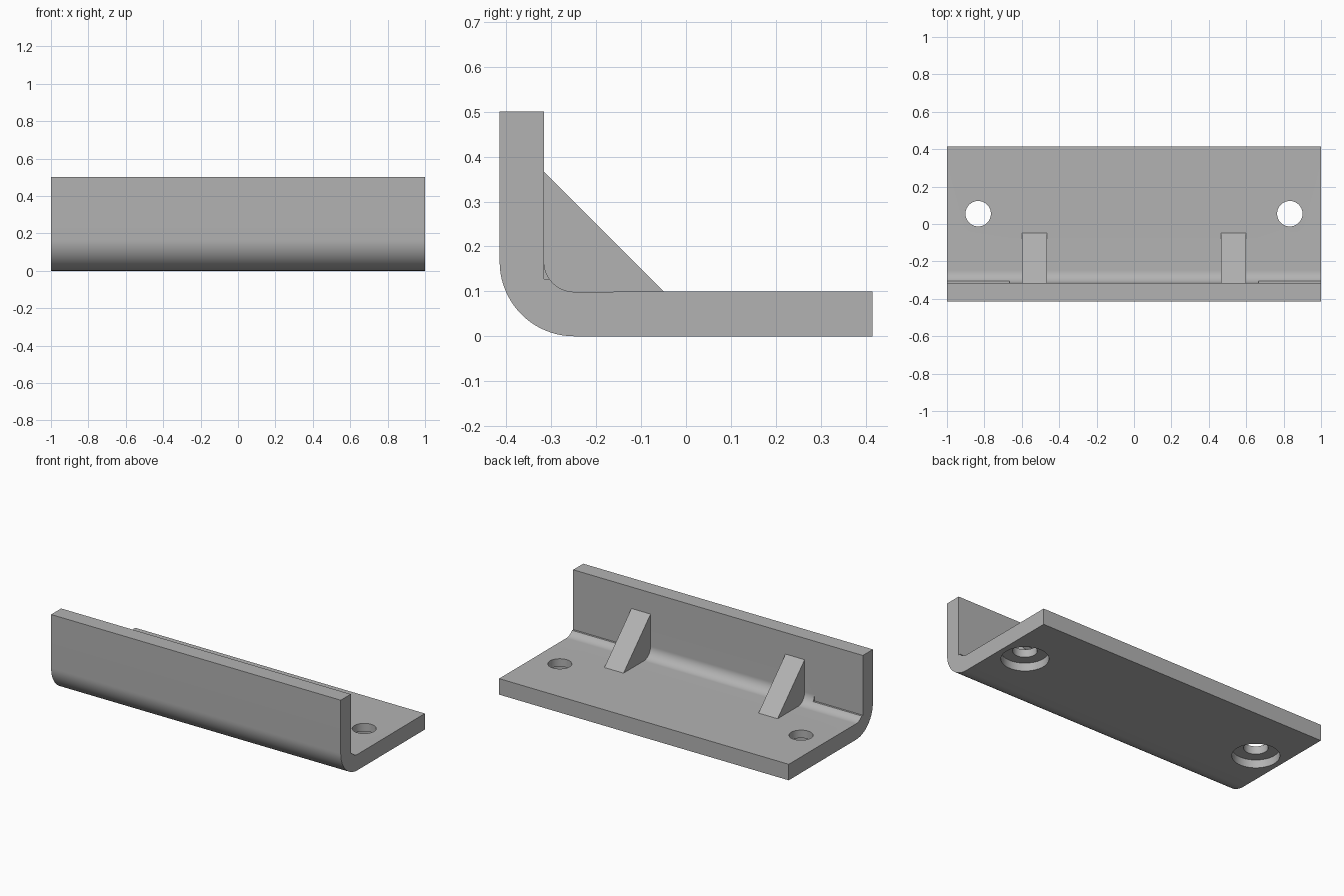
import bpy, bmesh
from math import pi, sin, cos

cube = bpy.data.objects.get("Cube")
if cube:
    bpy.data.objects.remove(cube)

grey = bpy.data.materials.new("plain_grey")
grey.use_nodes = True
colour = (0.45, 0.45, 0.45, 1)
grey.diffuse_color = colour
grey.node_tree.nodes["Principled BSDF"].inputs["Base Color"].default_value = colour


def extrude_profile(name, points, x0, x1):
    """Solid made by sweeping a (y, z) outline along x."""
    bm = bmesh.new()
    face = bm.faces.new([bm.verts.new((x0, y, z)) for y, z in points])
    moved = bmesh.ops.extrude_face_region(bm, geom=[face])["geom"]
    verts = [v for v in moved if isinstance(v, bmesh.types.BMVert)]
    bmesh.ops.translate(bm, verts=verts, vec=(x1 - x0, 0, 0))
    bmesh.ops.recalc_face_normals(bm, faces=bm.faces)
    mesh = bpy.data.meshes.new(name)
    bm.to_mesh(mesh)
    bm.free()
    obj = bpy.data.objects.new(name, mesh)
    bpy.context.collection.objects.link(obj)
    obj.data.materials.append(grey)
    return obj


def cylinder(name, x, y, z0, z1, radius):
    bpy.ops.mesh.primitive_cylinder_add(
        vertices=64, radius=radius, depth=z1 - z0, location=(x, y, (z0 + z1) / 2))
    obj = bpy.context.object
    obj.name = name
    obj.data.materials.append(grey)
    return obj


def combine(target, tool, operation):
    """Apply a boolean and discard the tool."""
    mod = target.modifiers.new("boolean", "BOOLEAN")
    mod.operation, mod.object, mod.solver = operation, tool, "EXACT"
    bpy.context.view_layer.objects.active = target
    bpy.ops.object.modifier_apply(modifier=mod.name)
    bpy.data.objects.remove(tool)


def bend(radius, start, end, steps=20):
    """Arc around the centre of the bend."""
    angles = [start + (end - start) * i / steps for i in range(steps + 1)]
    return [(BEND_Y + radius * cos(a), BEND_Z + radius * sin(a)) for a in angles]


BEND_Y, BEND_Z = -0.249, 0.166
BACK, TOP, THICK = 0.415, 0.5, 0.1
OUTER, INNER = 0.166, 0.067
WALL = BEND_Y - INNER

# Bent plate: base, rounded corner and upright wall
outline = [(BACK, 0), (BACK, THICK)]
outline += bend(INNER, 1.5 * pi, pi)
outline += [(WALL, TOP), (-BACK, TOP)]
outline += bend(OUTER, pi, 1.5 * pi)
bracket = extrude_profile("angle_bracket", outline, -1, 1)

for side in (-1, 1):
    # Gusset, sunk slightly into the plate before joining
    rib = [(-0.34, 0.39), (-0.03, 0.08), (-0.34, 0.08)]
    x0, x1 = sorted((side * 0.466, side * 0.598))
    combine(bracket, extrude_profile("gusset", rib, x0, x1), "UNION")

    # Shallow notch in the inner bend at each end
    notch = [(WALL, 0.127), (-0.28, 0.127), (-0.28, 0.2), (WALL, 0.2)]
    x0, x1 = sorted((side * 0.665, side * 1.1))
    combine(bracket, extrude_profile("notch_cutter", notch, x0, x1), "DIFFERENCE")

    # Counterbored screw hole, opening wide underneath
    for radius, z0, z1 in ((0.068, -0.1, 0.2), (0.133, -0.1, 0.05)):
        combine(bracket, cylinder("hole_cutter", side * 0.833, 0.055, z0, z1, radius),
                "DIFFERENCE")

bpy.ops.object.select_all(action="DESELECT")
bracket.select_set(True)
bpy.context.view_layer.objects.active = bracket
bpy.ops.object.shade_smooth_by_angle(angle=pi / 6)
